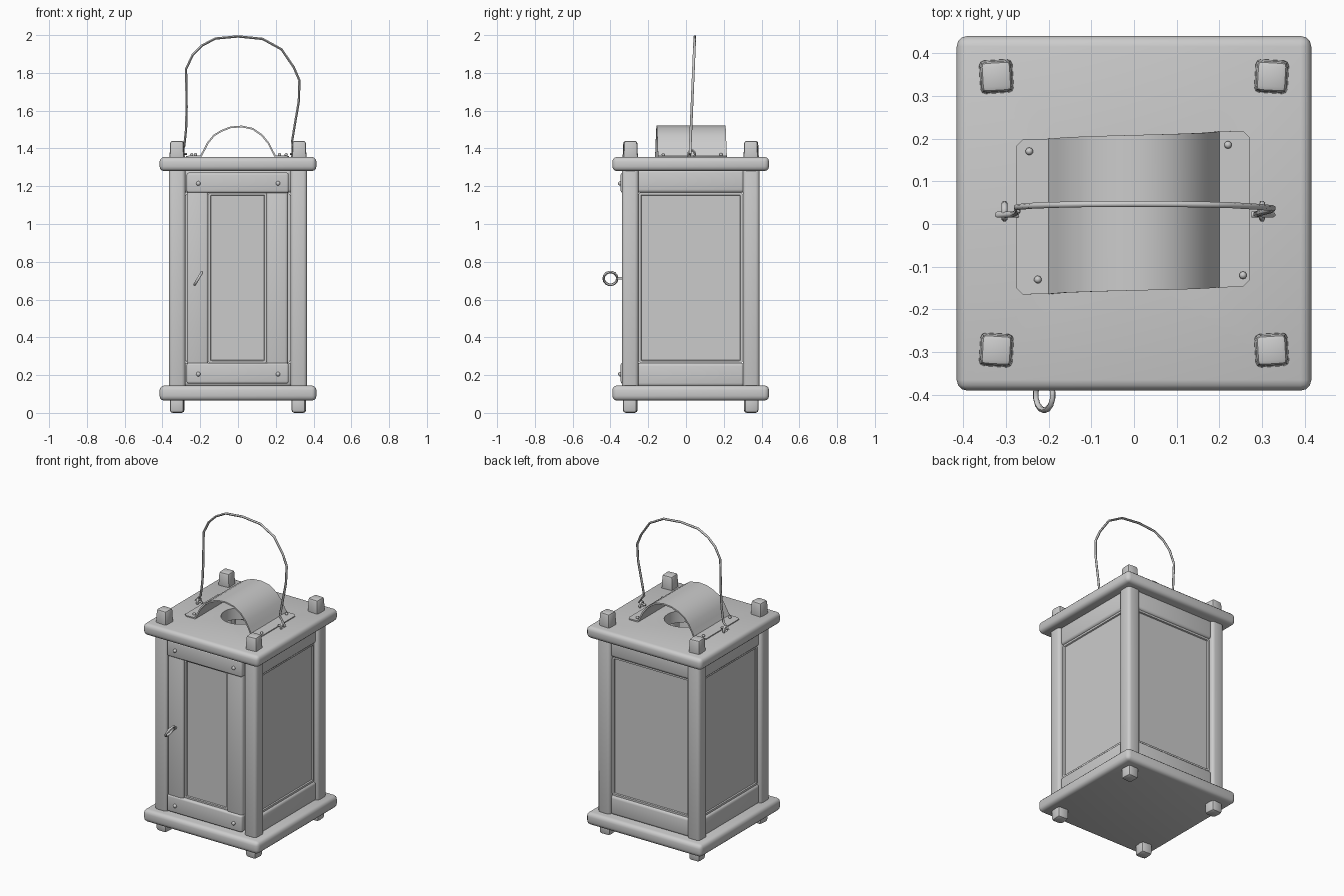
import bpy, bmesh, math
from mathutils import Matrix, Vector

if "Cube" in bpy.data.objects:
    bpy.data.objects.remove(bpy.data.objects["Cube"])

CY = 0.025  # centre of the body in y


def material(name, c):
    m = bpy.data.materials.new(name)
    m.diffuse_color = (c[0], c[1], c[2], 1)
    m.use_nodes = True
    m.node_tree.nodes["Principled BSDF"].inputs["Base Color"].default_value = m.diffuse_color
    return m


GREY = material("plain grey", (0.6, 0.6, 0.6))


def finish(name, bm, angle=40):
    bmesh.ops.recalc_face_normals(bm, faces=bm.faces[:])
    me = bpy.data.meshes.new(name)
    bm.to_mesh(me)
    bm.free()
    ob = bpy.data.objects.new(name, me)
    bpy.context.collection.objects.link(ob)
    me.materials.append(GREY)
    smooth(ob, angle)
    return ob


def smooth(ob, angle=40):
    bpy.ops.object.select_all(action='DESELECT')
    ob.select_set(True)
    bpy.context.view_layer.objects.active = ob
    bpy.ops.object.shade_smooth_by_angle(angle=math.radians(angle))


def box(name, x, y, z, bevel=0.02, seg=3, taper=1.0, twist=0.0, mat=None):
    """Rounded box from (min, max) ranges, optionally tapered upward."""
    bm = bmesh.new()
    bmesh.ops.create_cube(bm, size=1)
    for v in bm.verts:
        if v.co.z > 0:
            v.co.x *= taper
            v.co.y *= taper
    size = Vector((x[1] - x[0], y[1] - y[0], z[1] - z[0]))
    mid = Vector((x[0] + x[1], y[0] + y[1], z[0] + z[1])) / 2
    m = Matrix.Translation(mid) @ Matrix.Rotation(twist, 4, 'Z') @ Matrix.Diagonal(size.to_4d())
    m[3][3] = 1
    bm.transform(m)
    if bevel:
        bmesh.ops.bevel(bm, geom=bm.edges[:], offset=bevel, segments=seg,
                        profile=0.5, affect='EDGES', clamp_overlap=True)
    if mat:
        bm.transform(mat)
    return finish(name, bm)


def pane(name, w, z, front, depth, mat, border=0.014):
    """Panel facing +x with a thin frame and a sunken glass face."""
    bm = bmesh.new()
    bmesh.ops.create_cube(bm, size=1)
    bm.transform(Matrix.Translation((front - depth / 2, (w[0] + w[1]) / 2, (z[0] + z[1]) / 2))
                 @ Matrix.Diagonal((depth, w[1] - w[0], z[1] - z[0], 1)))
    along = [e for e in bm.edges if abs((e.verts[0].co - e.verts[1].co).x) > depth / 2]
    bmesh.ops.bevel(bm, geom=along, offset=0.02, segments=3, profile=0.5, affect='EDGES')
    bm.normal_update()
    for s in (1, -1):
        f = [q for q in bm.faces if q.normal.x * s > 0.9]
        bmesh.ops.inset_region(bm, faces=f, thickness=border, depth=0)
        bmesh.ops.inset_region(bm, faces=f, thickness=0.003, depth=-0.008)
    bm.transform(mat)
    return finish(name, bm, 30)


def tube(name, pts, radius=0.007, cyclic=False):
    cu = bpy.data.curves.new(name, 'CURVE')
    cu.dimensions = '3D'
    cu.bevel_depth = radius
    cu.bevel_resolution = 1
    cu.use_fill_caps = True
    sp = cu.splines.new('POLY')
    sp.points.add(len(pts) - 1)
    for p, co in zip(sp.points, pts):
        p.co = (*co, 1)
    sp.use_cyclic_u = cyclic
    ob = bpy.data.objects.new(name, cu)
    bpy.context.collection.objects.link(ob)
    bpy.ops.object.select_all(action='DESELECT')
    ob.select_set(True)
    bpy.context.view_layer.objects.active = ob
    bpy.ops.object.convert(target='MESH')
    ob = bpy.context.view_layer.objects.active
    ob.data.materials.clear()
    ob.data.materials.append(GREY)
    smooth(ob, 60)
    return ob


def nail(name, loc, r=0.012):
    bm = bmesh.new()
    bmesh.ops.create_uvsphere(bm, u_segments=10, v_segments=6, radius=r)
    bm.transform(Matrix.Translation(loc))
    return finish(name, bm)


# Base and top plates
plate_x, plate_y = (-0.415, 0.415), (CY - 0.415, CY + 0.415)
box("base_plate", plate_x, plate_y, (0.065, 0.145), 0.025)
top = box("top_plate", plate_x, plate_y, (1.28, 1.355), 0.025)

# Smoke hole cut through the top plate
bm = bmesh.new()
bmesh.ops.create_cone(bm, cap_ends=True, segments=24, radius1=0.115, radius2=0.115, depth=0.4)
bm.transform(Matrix.Translation((0, CY, 1.32)))
cutter = finish("hole_cutter", bm)
cutter.hide_render = True
mod = top.modifiers.new("hole", 'BOOLEAN')
mod.object = cutter
mod.operation = 'DIFFERENCE'
mod.solver = 'EXACT'
smooth(top)
bpy.ops.object.modifier_apply(modifier="hole")
bpy.data.objects.remove(cutter)
smooth(top)

# Corner posts with peg ends above and feet below
for sx in (-1, 1):
    for sy in (-1, 1):
        x, y = sx * 0.322, CY + sy * 0.32
        box("corner_post", (x - 0.044, x + 0.044), (y - 0.044, y + 0.044), (0.13, 1.3), 0.02)
        box("post_peg", (x - 0.04, x + 0.04), (y - 0.04, y + 0.04), (1.33, 1.44), 0.012, 2,
            0.88, -0.06 * sx * sy)
        box("foot", (x - 0.038, x + 0.038), (y - 0.038, y + 0.038), (0.0, 0.09), 0.016, 2, 1.0, 0.06 * sy)

# Right, back and left walls: glass pane between two rails
for side, a in (("right", 0), ("back", 90), ("left", 180)):
    m = Matrix.Translation((0, CY, 0)) @ Matrix.Rotation(math.radians(a), 4, 'Z')
    pane(side + "_pane", (-0.278, 0.278), (0.262, 1.168), 0.338, 0.026, m)
    box(side + "_bottom_rail", (0.30, 0.35), (-0.285, 0.285), (0.14, 0.265), 0.018, mat=m)
    box(side + "_top_rail", (0.30, 0.35), (-0.285, 0.285), (1.165, 1.29), 0.018, mat=m)

# Front door
m = Matrix.Rotation(math.radians(-90), 4, 'Z')
pane("door_pane", (-0.16, 0.155), (0.262, 1.168), 0.325, 0.026, m)
box("door_left_stile", (-0.27, -0.158), (-0.34, -0.295), (0.25, 1.18), 0.012)
box("door_right_stile", (0.15, 0.265), (-0.335, -0.295), (0.25, 1.18), 0.016)
for n, z in (("bottom", (0.155, 0.265)), ("top", (1.165, 1.272))):
    box("door_%s_rail" % n, (-0.272, 0.268), (-0.346, -0.295), z, 0.012)
    for x in (-0.21, 0.212):
        nail("door_nail", (x, -0.348, 0.205 if n == "bottom" else 1.215))

# Door pull ring and its stem
ring = []
for i in range(14):
    a = math.tau * i / 14
    ring.append((-0.21 + 0.02 * math.sin(a), -0.4 + 0.036 * math.cos(a), 0.712 + 0.034 * math.sin(a)))
tube("door_ring", ring, 0.007, True)
tube("ring_stem", [(-0.21, -0.37, 0.712), (-0.21, -0.32, 0.712)], 0.008)

# Bent sheet hood over the smoke hole
prof = [(-0.275, 1.361), (-0.2, 1.363), (-0.182, 1.395), (-0.165, 1.43), (-0.13, 1.472), (-0.09, 1.497),
        (-0.04, 1.516), (0.02, 1.521), (0.08, 1.508), (0.13, 1.473), (0.165, 1.43), (0.185, 1.39),
        (0.2, 1.363), (0.27, 1.361)]
bm = bmesh.new()
prev = None
for i, (x, z) in enumerate(prof):
    t = i / (len(prof) - 1)
    ends = (-0.165 + 0.018 * t, 0.198 + 0.02 * t)
    cur = [bm.verts.new((x, ends[0], z)), bm.verts.new((x, ends[1], z))]
    if prev:
        bm.faces.new((prev[0], cur[0], cur[1], prev[1]))
    prev = cur
bm.verts.ensure_lookup_table()
corners = [bm.verts[0], bm.verts[1], bm.verts[-2], bm.verts[-1]]
bmesh.ops.bevel(bm, geom=corners, offset=0.015, segments=1, affect='VERTICES')
bmesh.ops.recalc_face_normals(bm, faces=bm.faces[:])
bmesh.ops.solidify(bm, geom=bm.faces[:], thickness=0.009)
finish("hood", bm, 50)
for x, y in ((-0.245, 0.17), (0.22, 0.185), (-0.225, -0.13), (0.255, -0.12)):
    nail("hood_nail", (x, y, 1.367), 0.009)

# Eyelets holding the handle
for x in (-0.303, 0.3):
    tube("handle_eyelet", [(x, 0.03 + 0.018 * math.cos(math.tau * i / 10),
                            1.368 + 0.022 * math.sin(math.tau * i / 10)) for i in range(10)], 0.007, True)

# Wire handle with small end hooks
path = [(-0.27, 1.37), (-0.32, 1.375), (-0.285, 1.41), (-0.275, 1.5), (-0.272, 1.62), (-0.275, 1.82),
        (-0.24, 1.895), (-0.19, 1.945), (-0.12, 1.982), (0.0, 1.993), (0.13, 1.98), (0.23, 1.925),
        (0.295, 1.83), (0.325, 1.76), (0.322, 1.65), (0.298, 1.51), (0.285, 1.43), (0.325, 1.375), (0.275, 1.37)]
tube("wire_handle", [(x, 0.022 + 0.025 * max(0, (z - 1.4) / 0.6), z) for x, z in path], 0.007)
